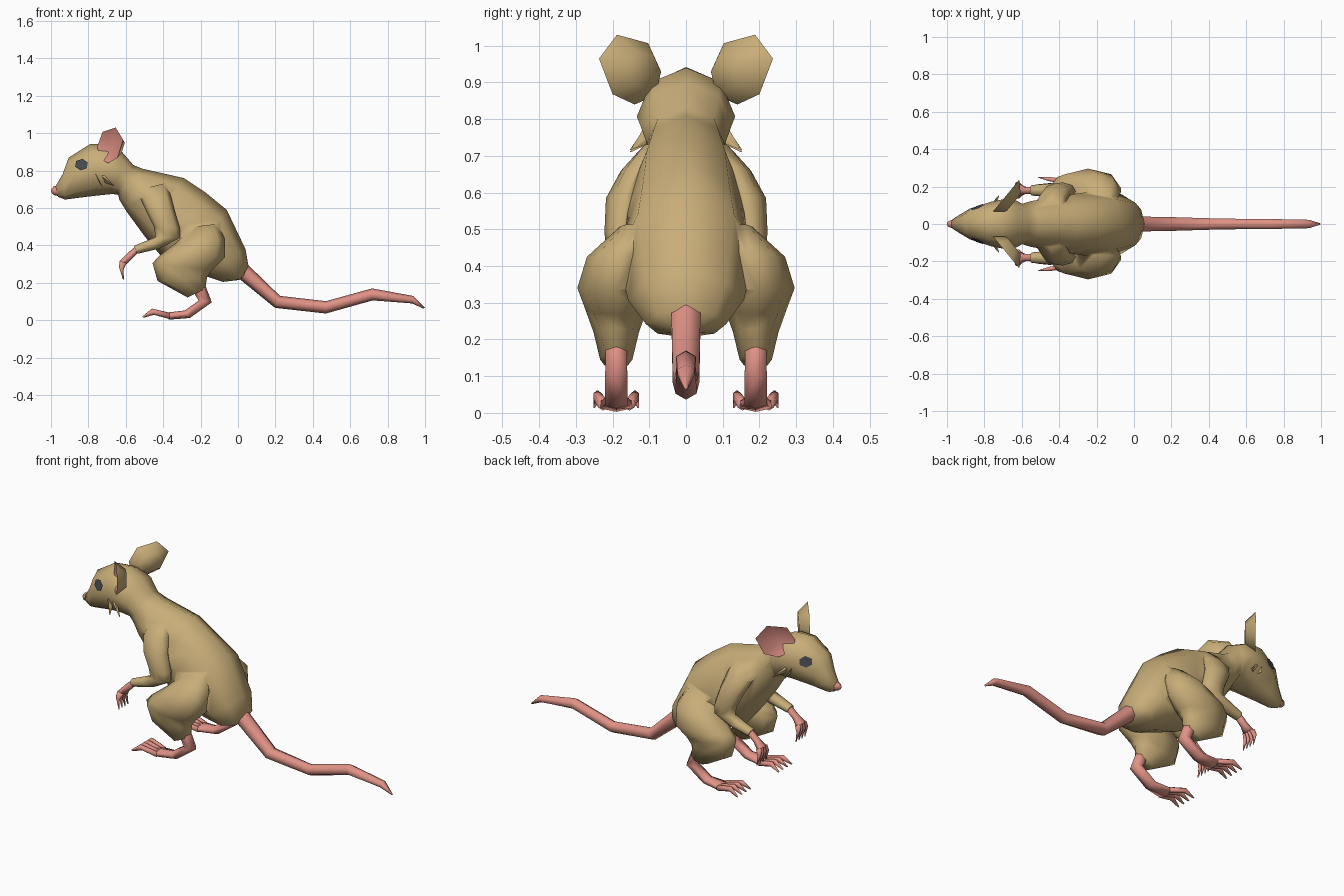
import bpy, bmesh, math
from mathutils import Vector
from mathutils.bvhtree import BVHTree

if "Cube" in bpy.data.objects:
    bpy.data.objects.remove(bpy.data.objects["Cube"])


def material(name, rgb):
    m = bpy.data.materials.new(name)
    m.diffuse_color = (*rgb, 1)
    m.use_nodes = True
    m.node_tree.nodes["Principled BSDF"].inputs["Base Color"].default_value = m.diffuse_color
    return m


FUR = material("tan fur", (0.58, 0.42, 0.19))
SKIN = material("pink skin", (0.75, 0.29, 0.24))
DARK = material("dark eye", (0.06, 0.07, 0.08))


def smooth(me, angle):
    for p in me.polygons:
        p.use_smooth = True
    me.set_sharp_from_angle(angle=math.radians(angle))


def finish(name, bm, mats, mirror=False, recalc=True, angle=85):
    if recalc:
        bmesh.ops.recalc_face_normals(bm, faces=bm.faces)
    me = bpy.data.meshes.new(name)
    bm.to_mesh(me)
    bm.free()
    for m in mats:
        me.materials.append(m)
    smooth(me, angle)
    ob = bpy.data.objects.new(name, me)
    bpy.context.collection.objects.link(ob)
    if mirror:
        mod = ob.modifiers.new("mirror", 'MIRROR')
        mod.use_axis = (False, True, False)
        mod.use_mirror_merge = False
    return ob


def loft(bm, sections, n):
    """Section = edge point a (x, z), opposite edge point b (x, z), centre y, half width."""
    rings = []
    for ax, az, bx, bz, y, w in sections:
        mid = Vector(((ax + bx) / 2, y, (az + bz) / 2))
        up = Vector((ax - bx, 0, az - bz)) / 2
        rings.append([bm.verts.new(mid + up * math.cos(t) + Vector((0, w * math.sin(t), 0)))
                      for t in (2 * math.pi * i / n for i in range(n))])
    for r, s in zip(rings, rings[1:]):
        for i in range(n):
            j = (i + 1) % n
            bm.faces.new((r[i], r[j], s[j], s[i]))
    bm.faces.new(rings[0])
    bm.faces.new(rings[-1])


def part(name, lofts, mat, n=6, mirror=False):
    bm = bmesh.new()
    for sections in lofts:
        loft(bm, sections, n)
    return finish(name, bm, [mat], mirror)


# Head, neck and body in one skin
body = part("head_and_body", [[
    (-.976, .716, -.962, .660, 0, .026),
    (-.938, .780, -.925, .645, 0, .050),
    (-.905, .870, -.850, .655, 0, .082),
    (-.790, .942, -.740, .668, 0, .119),
    (-.705, .940, -.670, .675, 0, .134),
    (-.620, .900, -.640, .670, 0, .125),
    (-.560, .830, -.635, .645, 0, .108),
    (-.510, .810, -.595, .580, 0, .122),
    (-.290, .760, -.500, .450, 0, .150),
    (-.170, .680, -.400, .330, 0, .165),
    (-.060, .590, -.280, .265, 0, .185),
    (.040, .380, -.170, .235, 0, .158),
    (.058, .280, -.080, .205, 0, .110),
    (.035, .240, .005, .215, 0, .050)]], FUR, 8)
tree = BVHTree.FromPolygons([v.co for v in body.data.vertices],
                            [p.vertices[:] for p in body.data.polygons])

# Nose
part("nose", [[(-.968, .720, -.958, .664, 0, .027),
               (-.988, .714, -.982, .668, 0, .021),
               (-1.0, .698, -.998, .682, 0, .008)]], SKIN)

# Tail
part("tail", [[(.050, .300, -.010, .235, 0, .046),
               (.225, .130, .198, .066, 0, .042),
               (.470, .102, .470, .036, 0, .033),
               (.717, .170, .720, .106, 0, .031),
               (.936, .130, .930, .090, 0, .026),
               (.999, .067, .992, .062, 0, .004)]], SKIN)

# Hind legs
hind = part("hind_leg", [[
    (-.240, .500, -.110, .515, .13, .05),
    (-.330, .415, -.070, .435, .17, .10),
    (-.420, .345, -.070, .335, .193, .103),
    (-.457, .305, -.140, .268, .19, .086),
    (-.430, .210, -.165, .230, .19, .062),
    (-.270, .122, -.175, .168, .19, .044)]], FUR, 8, True)

# Hind feet with four toes
toes = [[(-.365, .040, -.365, .006, .19 + .024 * k, .015),
         (-.460, .062, -.450, .029, .19 + .034 * k, .013),
         (-.512, .020, -.505, .013, .19 + .040 * k, .003)] for k in (-1.5, -.5, .5, 1.5)]
part("hind_foot", [[
    (-.235, .145, -.172, .180, .19, .033),
    (-.210, .105, -.140, .096, .19, .035),
    (-.285, .052, -.257, .012, .19, .035),
    (-.390, .040, -.370, .003, .19, .051)]] + toes, SKIN, 6, True)

# Front legs, running up into the shoulders
front = part("front_leg", [[
    (-.520, .700, -.380, .735, .085, .040),
    (-.520, .650, -.360, .670, .125, .052),
    (-.490, .580, -.340, .590, .162, .056),
    (-.450, .500, -.310, .490, .175, .047),
    (-.440, .445, -.310, .440, .175, .044),
    (-.490, .425, -.420, .383, .18, .036),
    (-.557, .397, -.538, .355, .18, .028)]], FUR, 8, True)

# Front paws with four fingers
fingers = [[(-.632, .318, -.596, .304, .18 + .018 * k, .011),
            (-.637, .285, -.612, .270, .18 + .024 * k, .010),
            (-.615, .218, -.610, .218, .18 + .027 * k, .003)] for k in (-1.5, -.5, .5, 1.5)]
part("front_paw", [[
    (-.552, .392, -.535, .360, .18, .022),
    (-.595, .355, -.570, .325, .18, .021),
    (-.634, .315, -.596, .300, .18, .036)]] + fingers, SKIN, 6, True)

# Cheek tufts
part("cheek_tuft", [[(-.77 + d, .80, -.74 + d, .735, .100, .018),
                     (tx, tz, tx + .004, tz - .002, .150, .003)]
                    for d, tx, tz in ((0, -.725, .712), (.03, -.66, .718))], FUR, 4, True)

# Merge the legs into the body so that it is one skin
for limb in (hind, front):
    mod = body.modifiers.new("merge", 'BOOLEAN')
    mod.operation = 'UNION'
    mod.solver = 'EXACT'
    mod.object = limb
bpy.context.view_layer.update()
merged = bpy.data.meshes.new_from_object(body.evaluated_get(bpy.context.evaluated_depsgraph_get()))
body.modifiers.clear()
body.data = merged
smooth(merged, 75)
for limb in (hind, front):
    bpy.data.objects.remove(limb)

# Ears: deep pink hollow in front, tan bulge behind
bm = bmesh.new()
rim_yz = [(.188, 1.03), (.103, 1.007), (.068, .93), (.082, .865), (.14, .84), (.2, .868), (.237, .965)]
rim = [bm.verts.new((-.755 + (y - .065) * .82, y, z)) for y, z in rim_yz]
back = Vector((.77, -.63, 0))
centre = sum((v.co for v in rim), Vector()) / len(rim)
hollow = bm.verts.new(centre + back * .04 + Vector((-.02, -.024, -.02)))
ring = [bm.verts.new(centre + (v.co - centre) * .55 + back * .055) for v in rim]
for i in range(len(rim)):
    j = (i + 1) % len(rim)
    bm.faces.new((rim[j], rim[i], hollow)).material_index = 1
    bm.faces.new((rim[i], rim[j], ring[j], ring[i]))
bm.faces.new(ring)
finish("ear", bm, [FUR, SKIN], True, recalc=False)


# Eyes: six-sided plates laid on the head surface
def on_head(x, z):
    hit, normal, _, _ = tree.ray_cast(Vector((x, 1, z)), Vector((0, -1, 0)))
    return hit + normal * .008


bm = bmesh.new()
mid = bm.verts.new(on_head(-.834, .83))
rim = [bm.verts.new(on_head(-.834 + .036 * math.cos(a), .83 + .031 * math.sin(a)))
       for a in (math.radians(20 + 60 * i) for i in range(6))]
for i in range(6):
    bm.faces.new((mid, rim[(i + 1) % 6], rim[i]))
finish("eye", bm, [DARK], True, recalc=False)
